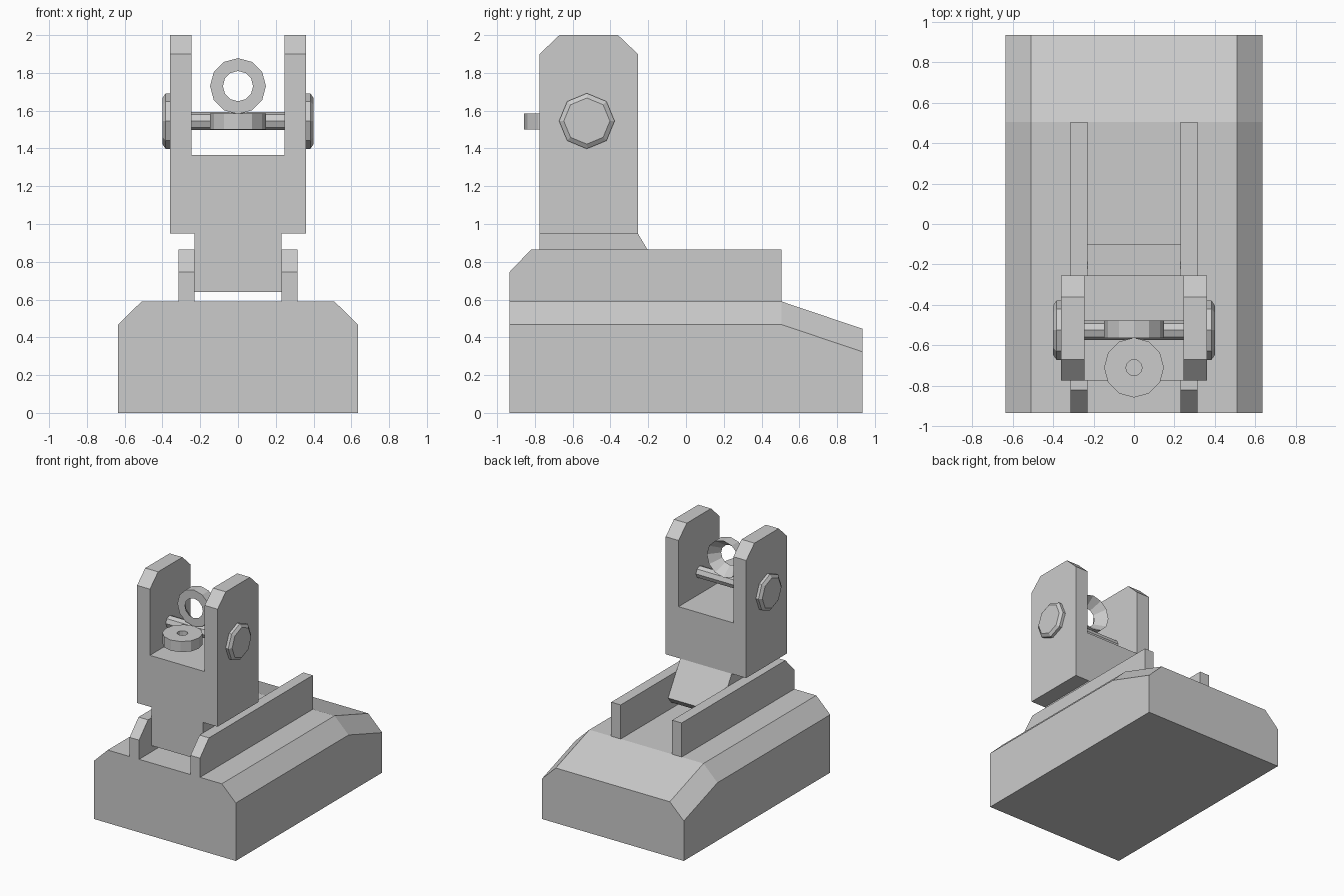
import bpy, bmesh
from math import pi, cos, sin
from mathutils import Matrix

if "Cube" in bpy.data.objects:
    bpy.data.objects.remove(bpy.data.objects["Cube"])


def finish(name, bm, matrix=None):
    if matrix is not None:
        bm.transform(matrix)
    bmesh.ops.recalc_face_normals(bm, faces=bm.faces)
    me = bpy.data.meshes.new(name)
    bm.to_mesh(me)
    bm.free()
    ob = bpy.data.objects.new(name, me)
    bpy.context.collection.objects.link(ob)
    return ob


def bridge(bm, a, b):
    n = len(a)
    for i in range(n):
        j = (i + 1) % n
        bm.faces.new((a[i], a[j], b[j], b[i]))


def loft(name, loops, matrix=None, closed=False):
    """Join equal-length loops; cap the ends, or close into a ring."""
    bm = bmesh.new()
    rings = [[bm.verts.new(p) for p in loop] for loop in loops]
    for a, b in zip(rings, rings[1:]):
        bridge(bm, a, b)
    if closed:
        bridge(bm, rings[-1], rings[0])
    else:
        bm.faces.new(rings[0])
        bm.faces.new(rings[-1])
    return finish(name, bm, matrix)


def side_prism(name, profile, x0, x1):
    return loft(name, [[(x, y, z) for y, z in profile] for x in (x0, x1)])


def lathe(name, profile, sides, matrix, closed=False):
    loops = [[(r * sin(2 * pi * i / sides), r * cos(2 * pi * i / sides), h)
              for i in range(sides)] for r, h in profile]
    return loft(name, loops, matrix, closed)


# Chamfered base with sloping rear end
def base_section(y, drop):
    half = [(0.635, 0), (0.635, 0.468 - drop), (0.51, 0.59 - drop)]
    pts = half + [(-x, z) for x, z in reversed(half)]
    return [(x, y, z) for x, z in pts]


loft("base", [base_section(-0.935, 0), base_section(0.505, 0),
              base_section(0.935, 0.145)])

# Hinge tongue between the rails, and the block above it
side_prism("hinge_tongue", [(-0.775, 0.95), (-0.775, 0.64), (-0.14, 0.64),
                            (-0.10, 0.69), (-0.255, 0.95)], -0.23, 0.23)
side_prism("upright_block", [(-0.775, 0.95), (-0.255, 0.95),
                             (-0.255, 1.365), (-0.775, 1.365)], -0.245, 0.245)

rail = [(-0.935, 0.585), (0.505, 0.585), (0.505, 0.865),
        (-0.82, 0.865), (-0.935, 0.745)]
arm = [(-0.775, 0.95), (-0.255, 0.95), (-0.255, 1.9), (-0.36, 2.0),
       (-0.67, 2.0), (-0.775, 1.9)]
pivot = Matrix.Translation((0, -0.525, 1.545))

# Mirrored rails, arms and end knobs
for s, side in ((-1, "left"), (1, "right")):
    side_prism("rail_" + side, rail, s * 0.23, s * 0.315)
    side_prism("arm_" + side, arm, s * 0.245, s * 0.36)
    lathe("knob_" + side, [(0.147, 0.355), (0.147, 0.383), (0.122, 0.40)], 8,
          pivot @ Matrix.Rotation(s * pi / 2, 4, 'Y'))

# Cross pin
lathe("cross_pin", [(0.048, -0.25), (0.048, 0.25)], 8,
      pivot @ Matrix.Rotation(pi / 2, 4, 'Y'))

# Upright ring with conical front, and flat small-hole ring
lathe("large_aperture", [(0.148, 0.043), (0.148, -0.043), (0.08, -0.043)], 12,
      Matrix.Translation((0, -0.52, 1.73)) @ Matrix.Rotation(-pi / 2, 4, 'X')
      @ Matrix.Scale(1, 4) @ Matrix.Translation((0, 0, 0)), closed=True) \
    .data.transform(Matrix.Translation((0, 1.04, 0)) @ Matrix.Identity(4)
                    @ Matrix.Translation((0, -1.04, 0)))
lathe("small_aperture", [(0.148, -0.043), (0.148, 0.043),
                         (0.04, 0.043), (0.04, -0.043)], 12,
      Matrix.Translation((0, -0.71, 1.543)), closed=True)
